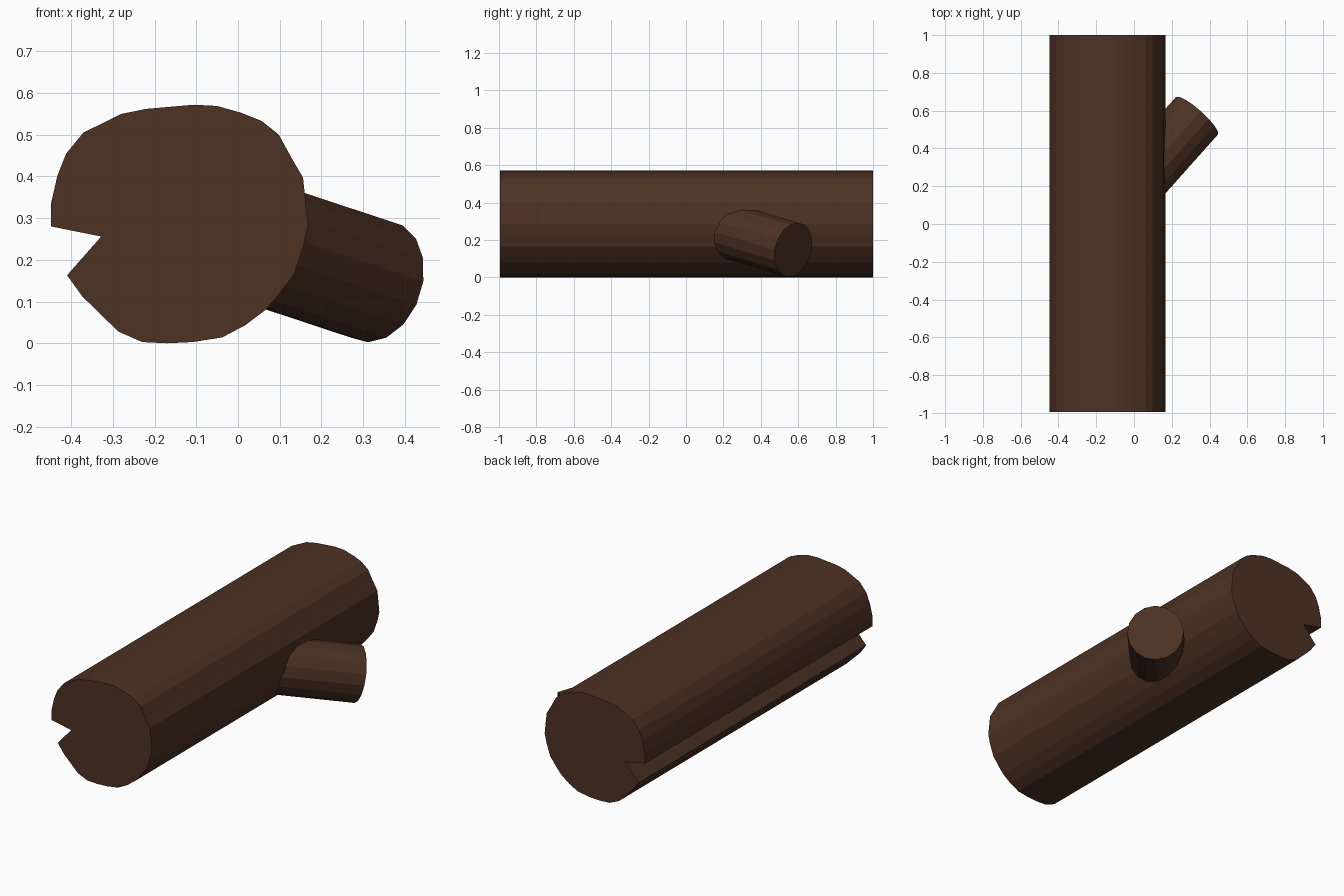
import bpy, bmesh, math
from mathutils import Vector

if "Cube" in bpy.data.objects:
    bpy.data.objects.remove(bpy.data.objects["Cube"])

bark = bpy.data.materials.new("dark_bark")
bark.diffuse_color = (0.075, 0.032, 0.017, 1)
bark.use_nodes = True
bark.node_tree.nodes["Principled BSDF"].inputs["Base Color"].default_value = bark.diffuse_color


def prism(name, start_ring, end_ring):
    """Closed, flat-faced solid between two matching rings."""
    bm = bmesh.new()
    a = [bm.verts.new(p) for p in start_ring]
    b = [bm.verts.new(p) for p in end_ring]
    n = len(a)
    bm.faces.new(a)
    bm.faces.new(b[::-1])
    for i in range(n):
        j = (i + 1) % n
        bm.faces.new((a[i], b[i], b[j], a[j]))
    bmesh.ops.recalc_face_normals(bm, faces=bm.faces)
    mesh = bpy.data.meshes.new(name)
    bm.to_mesh(mesh)
    bm.free()
    mesh.materials.append(bark)
    obj = bpy.data.objects.new(name, mesh)
    bpy.context.collection.objects.link(obj)
    return obj


# Trunk: uneven round section with a split along the left side
section = [
    (-0.328, 0.256), (-0.448, 0.28), (-0.448, 0.337), (-0.433, 0.402),
    (-0.412, 0.455), (-0.371, 0.505), (-0.28, 0.55), (-0.22, 0.562),
    (-0.105, 0.572), (-0.05, 0.569), (0.007, 0.553), (0.057, 0.533),
    (0.098, 0.50), (0.127, 0.447), (0.156, 0.397), (0.168, 0.282),
    (0.156, 0.23), (0.134, 0.165), (0.10, 0.12), (0.065, 0.079),
    (0.017, 0.043), (-0.038, 0.014), (-0.108, 0.003), (-0.17, 0.0),
    (-0.23, 0.003), (-0.287, 0.028), (-0.373, 0.112), (-0.41, 0.163),
]
prism("log_trunk",
      [(x, -0.995, z) for x, z in section],
      [(x, 1.0, z) for x, z in section])

# Branch stub: leaves the right side, angled back and slightly down
axis = Vector((0.65, 0.73, -0.215)).normalized()
side = axis.cross(Vector((0, 0, 1))).normalized()
up = side.cross(axis)
tip = Vector((0.333, 0.573, 0.148))
ring = []
for i in range(16):
    t = math.tau * i / 16
    ring.append(tip + 0.149 * (math.cos(t) * side + math.sin(t) * up))
prism("branch_stub", [p - axis * 0.5 for p in ring], ring)
